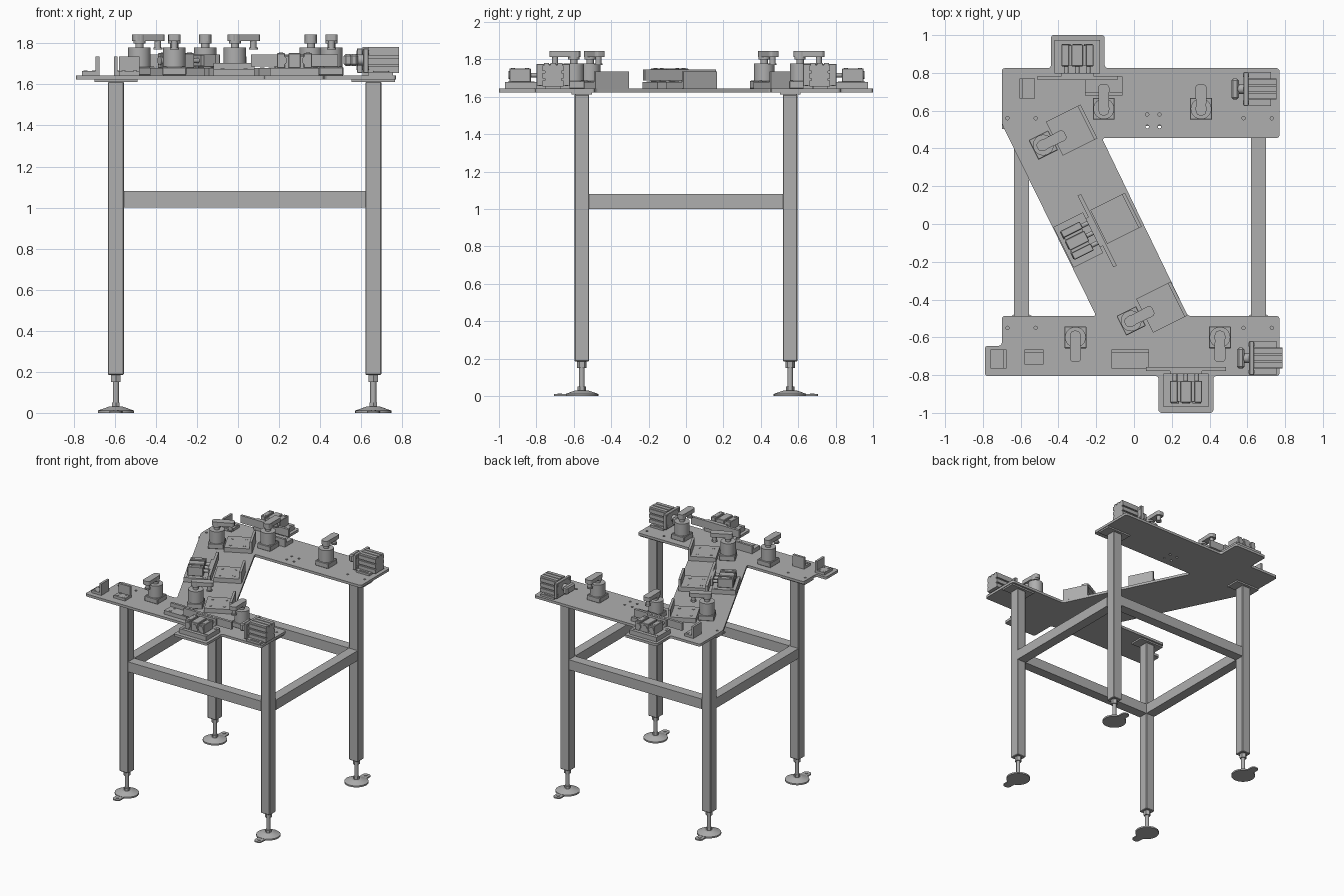
import bpy, bmesh, math
from mathutils import Matrix, Vector

cube = bpy.data.objects.get("Cube")
if cube:
    bpy.data.objects.remove(cube)

grey = bpy.data.materials.new("machine_grey")
grey.use_nodes = True
colour = (0.43, 0.43, 0.43, 1)
grey.diffuse_color = colour
grey.node_tree.nodes["Principled BSDF"].inputs["Base Color"].default_value = colour

DECK = 1.644
TILT = 26.6
WORLD = Matrix()


def frame(x, y, angle=0, z=DECK):
    return Matrix.Translation((x, y, z)) @ Matrix.Rotation(math.radians(angle), 4, 'Z')


def finish(name, bm, at):
    bmesh.ops.recalc_face_normals(bm, faces=bm.faces)
    me = bpy.data.meshes.new(name)
    bm.to_mesh(me)
    bm.free()
    me.materials.append(grey)
    ob = bpy.data.objects.new(name, me)
    ob.matrix_world = at
    bpy.context.collection.objects.link(ob)
    return ob


def box(name, at, x, y, z, bevel=0):
    """Box from (min, max) pairs in the local frame."""
    bm = bmesh.new()
    bmesh.ops.create_cube(bm, size=1)
    for v in bm.verts:
        v.co = [p[0] if c < 0 else p[1] for c, p in zip(v.co, (x, y, z))]
    if bevel:
        bmesh.ops.bevel(bm, geom=bm.edges[:], offset=bevel, segments=1, affect='EDGES')
    return finish(name, bm, at)


def rod(name, at, start, end, r, r_end=None, sides=24):
    """Cylinder or cone between two local points."""
    a, b = Vector(start), Vector(end)
    d = b - a
    bm = bmesh.new()
    bmesh.ops.create_cone(bm, cap_ends=True, segments=sides, radius1=r,
                          radius2=r if r_end is None else r_end, depth=d.length)
    turn = d.to_track_quat('Z', 'Y').to_matrix().to_4x4()
    bmesh.ops.transform(bm, matrix=Matrix.Translation((a + b) / 2) @ turn, verts=bm.verts)
    for f in bm.faces:
        f.smooth = len(f.verts) == 4 and sides > 8
    return finish(name, bm, at)


def prism(name, at, points, z0, z1, radius=0):
    """Extruded outline with optional rounded corners."""
    bm = bmesh.new()
    face = bm.faces.new([bm.verts.new((x, y, z0)) for x, y in points])
    if radius:
        bmesh.ops.bevel(bm, geom=bm.verts[:], offset=radius, segments=4,
                        affect='VERTICES', profile=0.5)
    top = bmesh.ops.extrude_face_region(bm, geom=bm.faces[:])["geom"]
    for v in top:
        if isinstance(v, bmesh.types.BMVert):
            v.co.z = z1
    return finish(name, bm, at)


def bolts(at, xs, ys, z, r=0.009):
    for x in xs:
        for y in ys:
            rod("bolt_head", at, (x, y, z), (x, y, z + 0.003), r, sides=12)


# Z-shaped deck with two tabs and a side lug
outline = [(-0.79, -0.805), (0.13, -0.805), (0.13, -1), (0.42, -1), (0.42, -0.805),
           (0.77, -0.805), (0.77, -0.487), (0.285, -0.487), (-0.17, 0.455),
           (0.77, 0.455), (0.77, 0.825), (-0.155, 0.825), (-0.155, 1), (-0.44, 1),
           (-0.44, 0.825), (-0.70, 0.825), (-0.70, 0.53), (-0.2, -0.487),
           (-0.70, -0.487), (-0.70, -0.645), (-0.79, -0.645)]
deck = prism("deck_plate", WORLD, outline, 1.624, DECK, 0.016)

# Deck holes
bm = bmesh.new()
spots = [(x, y) for x in (-0.67, -0.52, 0.58, 0.73) for y in (-0.55, 0.56)]
spots += [(x, y) for x in (0.07, 0.135) for y in (0.515, 0.58)]
for x, y in spots:
    bmesh.ops.create_cone(bm, cap_ends=True, segments=12, radius1=0.009, radius2=0.009,
                          depth=0.1, matrix=Matrix.Translation((x, y, DECK)))
cutter = finish("hole_cutter", bm, WORLD)
cutter.hide_render = True
cutter.hide_set(True)
cut = deck.modifiers.new("holes", 'BOOLEAN')
cut.object = cutter
cut.solver = 'EXACT'

# Legs with levelling feet
LEG_X, LEG_Y, H = (-0.595, 0.659), 0.557, 0.039
for x in LEG_X:
    for s in (-1, 1):
        at = frame(x, s * LEG_Y, 0 if s > 0 else 180, 0)
        box("leg", at, (-H, H), (-H, H), (0.185, 1.612), 0.004)
        box("leg_top_plate", at, (-0.105, 0.105), (-0.055, 0.055), (1.612, 1.624))
        rod("foot_nut", at, (0, 0, 0.15), (0, 0, 0.185), 0.026, sides=6)
        rod("foot_stem", at, (0, 0, 0.03), (0, 0, 0.16), 0.015)
        rod("foot_collar", at, (0, 0, 0.025), (0, 0, 0.05), 0.022, sides=6)
        rod("foot_rim", at, (0, 0, 0), (0, 0, 0.012), 0.088, sides=32)
        rod("foot_pad", at, (0, 0, 0.012), (0, 0, 0.03), 0.086, 0.035, 32)
        prism("foot_ear", at, [(-0.032, 0.06), (0.032, 0.06), (0.03, 0.15), (-0.03, 0.15)],
              0, 0.01, 0.022)
        rod("foot_ear_bolt", at, (0, 0.118, 0.01), (0, 0.118, 0.014), 0.012, sides=12)

# Rails
for x in LEG_X:
    box("side_rail", WORLD, (x - H, x + H), (-LEG_Y + H, LEG_Y - H), (1.0, 1.08))
for y in (-LEG_Y, LEG_Y):
    box("cross_rail", WORLD, (LEG_X[0] + H, LEG_X[1] - H), (y - H, y + H), (1.0, 1.08))


def swing_clamp(x, y, angle):
    """Round-bodied clamp, arm along local +y."""
    at = frame(x, y, angle)
    box("clamp_base", at, (-0.058, 0.058), (-0.058, 0.058), (0, 0.04), 0.003)
    rod("clamp_body", at, (0, 0, 0.04), (0, 0, 0.135), 0.055, sides=32)
    bolts(at, (-0.046, 0.046), (-0.046, 0.046), 0.04, 0.008)
    rod("clamp_piston", at, (0, 0, 0.135), (0, 0, 0.165), 0.02)
    rod("clamp_hub", at, (0, 0, 0.155), (0, 0, 0.198), 0.03)
    prism("clamp_arm", at, [(-0.026, -0.035), (0.026, -0.035), (0.03, 0.13), (-0.03, 0.13)],
          0.168, 0.2, 0.02)
    rod("clamp_tip", at, (0, 0.1, 0.135), (0, 0.1, 0.168), 0.016)
    rod("clamp_tip_pad", at, (0, 0.1, 0.125), (0, 0.1, 0.135), 0.022)


for x in (-0.16, 0.355):
    swing_clamp(x, 0.61, 0)
for x in (-0.31, 0.455):
    swing_clamp(x, -0.60, 180)
for x, y in ((-0.48, 0.418), (-0.015, -0.513)):
    swing_clamp(x, y, TILT - 90)


def bracket(x, y, angle, w, d, base=0.035, wall=0.092):
    """Angle bracket with its upright on local +x."""
    at = frame(x, y, angle)
    box("bracket_base", at, (-w / 2, w / 2), (-d / 2, d / 2), (0, base))
    box("bracket_wall", at, (w / 2 - 0.018, w / 2), (-d / 2, d / 2), (base, wall))
    bolts(at, (-w * 0.3, w * 0.2), (-d * 0.28, d * 0.28), base, 0.01)


for x, y in ((-0.33, 0.497), (-0.095, 0.03), (0.148, -0.44)):
    bracket(x, y, TILT, 0.205, 0.2)
bracket(-0.718, -0.715, 0, 0.085, 0.1, 0.02)
bracket(-0.53, -0.705, 90, 0.08, 0.1, 0.02)
bracket(-0.565, 0.718, 180, 0.08, 0.105, 0.02)
bracket(-0.02, -0.715, 90, 0.1, 0.2, 0.03, 0.06)
bracket(-0.16, 0.73, -90, 0.1, 0.2, 0.03, 0.06)


def slide_unit(x, y, angle):
    """Guided cylinder that pushes a locating bar along local +y."""
    at = frame(x, y, angle)
    box("slide_base", at, (-0.12, 0.12), (-0.088, 0.088), (0, 0.036))
    bolts(at, (-0.1, 0.1), (-0.06, 0.06), 0.036, 0.011)
    box("slide_core", at, (-0.08, 0.08), (-0.06, 0.045), (0.036, 0.095))
    for a, b in ((-0.085, -0.045), (-0.03, 0.03), (0.045, 0.085)):
        box("slide_rib", at, (a, b), (-0.065, 0.05), (0.036, 0.108), 0.003)
    bolts(at, (-0.065, 0.065), (-0.045, 0.03), 0.108, 0.01)
    for x in (-0.058, 0, 0.058):
        rod("slide_rod", at, (x, 0.05, 0.072), (x, 0.105, 0.072), 0.012)
        rod("slide_bore_cap", at, (x, -0.069, 0.072), (x, -0.06, 0.072), 0.022)
    box("slide_front_plate", at, (-0.085, 0.085), (0.085, 0.102), (0.045, 0.1))
    box("locating_bar", at, (-0.212, 0.212), (0.102, 0.122), (0.042, 0.102))


slide_unit(0.275, -0.88, 0)
slide_unit(-0.3, 0.885, 180)
slide_unit(-0.295, -0.085, TILT - 90)


def end_pusher(x, y):
    """Ribbed cylinder at the deck end, pushing toward -x."""
    at = frame(x, y)
    box("pusher_flange", at, (-0.01, 0.016), (-0.09, 0.09), (0.012, 0.132), 0.003)
    for s in (-1, 1):
        box("pusher_foot", at, (0.016, 0.135), (min(s * 0.04, s * 0.09), max(s * 0.04, s * 0.09)),
            (0, 0.016))
        prism("pusher_foot_slot", at, [(0.04, s * 0.063), (0.115, s * 0.063),
              (0.115, s * 0.079), (0.04, s * 0.079)], 0.016, 0.02, 0.006)
        for z in (0.035, 0.112):
            rod("flange_bolt", at, (-0.013, s * 0.072, z), (0.019, s * 0.072, z), 0.01, sides=12)
    box("pusher_core", at, (0.016, 0.165), (-0.045, 0.045), (0.012, 0.125))
    for z in (0.012, 0.053, 0.094):
        box("pusher_side_rib", at, (0.016, 0.165), (-0.056, 0.056), (z, z + 0.03))
    for y0 in (-0.05, -0.014, 0.022):
        box("pusher_top_rib", at, (0.016, 0.165), (y0, y0 + 0.028), (0.12, 0.138))
    rod("pusher_rod", at, (-0.045, 0, 0.075), (0, 0, 0.075), 0.026)
    box("pusher_head", at, (-0.075, -0.035), (-0.055, 0.055), (0.045, 0.105), 0.01)


end_pusher(0.59, 0.715)
end_pusher(0.62, -0.71)
